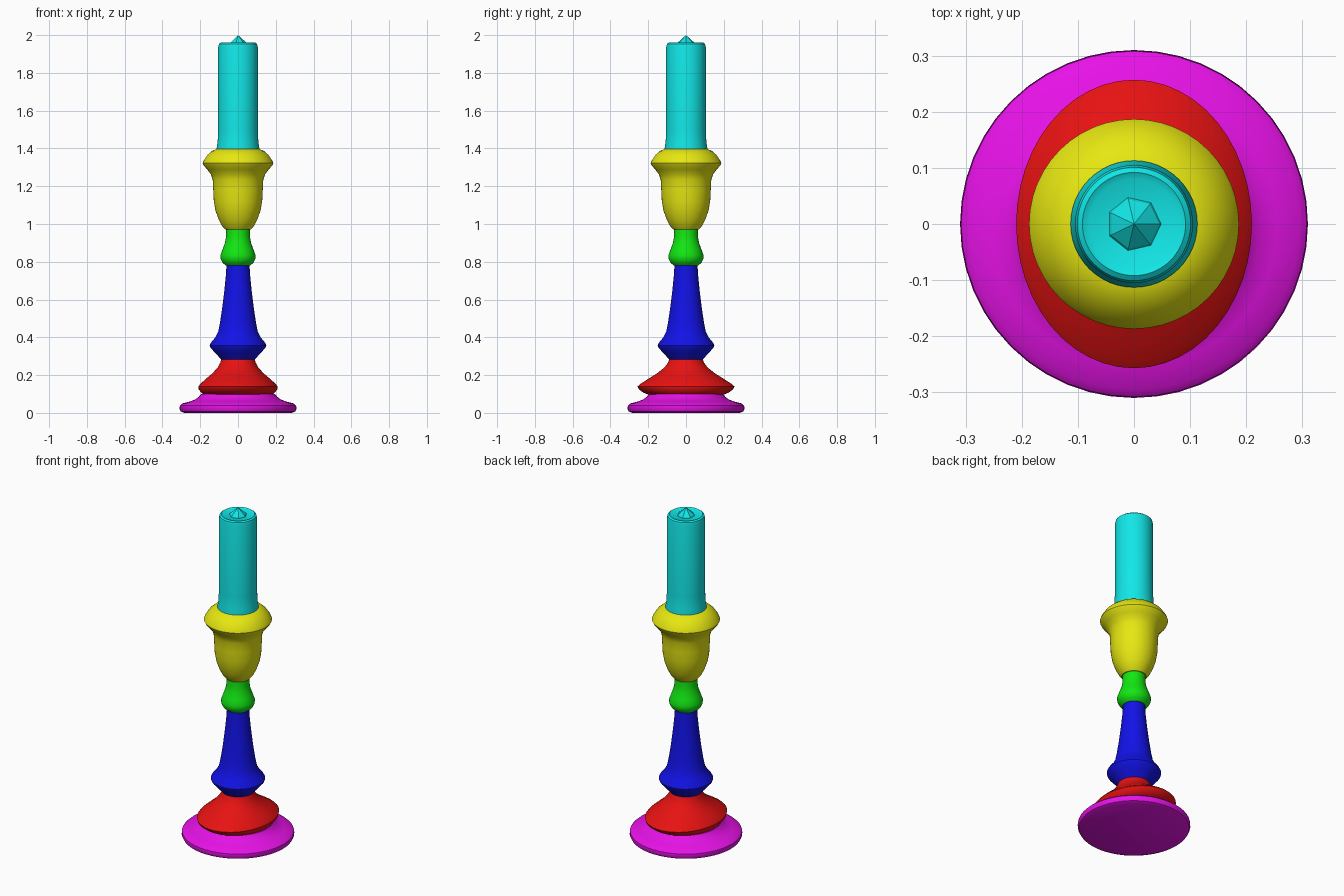
import bpy, bmesh, math

cube = bpy.data.objects.get("Cube")
if cube:
    bpy.data.objects.remove(cube, do_unlink=True)


def material(name, rgb):
    m = bpy.data.materials.new(name)
    m.use_nodes = True
    m.diffuse_color = (*rgb, 1)
    m.node_tree.nodes["Principled BSDF"].inputs["Base Color"].default_value = (*rgb, 1)
    return m


def lathe(name, profile, mat, sides=48, angle=35):
    """Capped turned part; each profile point is (radius, z) or (x radius, y radius, z)."""
    bm = bmesh.new()
    rings = []
    for p in profile:
        rx, ry, z = p if len(p) == 3 else (p[0], p[0], p[1])
        rings.append([bm.verts.new((rx * math.cos(math.tau * i / sides),
                                    ry * math.sin(math.tau * i / sides), z))
                      for i in range(sides)])
    for a, b in zip(rings, rings[1:]):
        for i in range(sides):
            j = (i + 1) % sides
            bm.faces.new((a[i], a[j], b[j], b[i]))
    bm.faces.new(rings[0][::-1])
    bm.faces.new(rings[-1])
    # A zero radius end closes to a point
    bmesh.ops.remove_doubles(bm, verts=bm.verts, dist=1e-5)
    mesh = bpy.data.meshes.new(name)
    bm.to_mesh(mesh)
    bm.free()
    mesh.materials.append(mat)
    ob = bpy.data.objects.new(name, mesh)
    bpy.context.collection.objects.link(ob)
    if angle:
        bpy.ops.object.select_all(action='DESELECT')
        ob.select_set(True)
        bpy.context.view_layer.objects.active = ob
        bpy.ops.object.shade_smooth_by_angle(angle=math.radians(angle))
    return ob


HI, LO = 0.8, 0.006
magenta = material("magenta", (HI, LO, HI))
red = material("red", (HI, LO, LO))
blue = material("blue", (LO, LO, HI))
green = material("green", (LO, HI, LO))
yellow = material("yellow", (HI, HI, LO))
cyan = material("cyan", (LO, HI, HI))

# Round foot with a rolled rim
lathe("foot_plate", [(0.285, 0), (0.303, 0.008), (0.31, 0.022), (0.308, 0.038),
                     (0.295, 0.05), (0.255, 0.06), (0.225, 0.072),
                     (0.208, 0.085), (0.195, 0.1)], magenta)

# Oval lower knob, narrowing to a round neck
lathe("base_knob", [(0.18, 0.195, 0.095), (0.195, 0.225, 0.107), (0.208, 0.25, 0.125),
                    (0.21, 0.257, 0.14), (0.2, 0.242, 0.153), (0.17, 0.2, 0.18),
                    (0.135, 0.152, 0.21), (0.108, 0.115, 0.24),
                    (0.094, 0.096, 0.265), (0.088, 0.088, 0.285)], red)

# Tapering stem with a flared collar
lathe("stem", [(0.087, 0.28), (0.1, 0.295), (0.125, 0.322), (0.145, 0.345),
               (0.15, 0.358), (0.143, 0.372), (0.12, 0.4), (0.105, 0.43),
               (0.095, 0.48), (0.083, 0.56), (0.072, 0.65), (0.064, 0.73),
               (0.061, 0.785)], blue)

# Small bead between stem and cup
lathe("bead", [(0.064, 0.78), (0.082, 0.795), (0.092, 0.815), (0.093, 0.835),
               (0.082, 0.865), (0.069, 0.9), (0.063, 0.935), (0.063, 0.975)], green)

# Candle cup with a wide lip
lathe("candle_cup", [(0.068, 0.97), (0.085, 0.99), (0.103, 1.025), (0.119, 1.07),
                     (0.128, 1.12), (0.131, 1.18), (0.134, 1.235), (0.143, 1.262),
                     (0.162, 1.288), (0.18, 1.308), (0.187, 1.322), (0.182, 1.335),
                     (0.162, 1.365), (0.138, 1.386), (0.108, 1.4)], yellow)

# Candle with a slightly spread foot and softened top edge
lathe("candle", [(0.113, 1.39), (0.113, 1.403), (0.108, 1.43), (0.105, 1.5),
                 (0.105, 1.935), (0.101, 1.953), (0.092, 1.96), (0.08, 1.953)], cyan)

# Faceted wick tip
lathe("wick", [(0.05, 1.95), (0.045, 1.96), (0, 2.0)], cyan, sides=7, angle=0)
